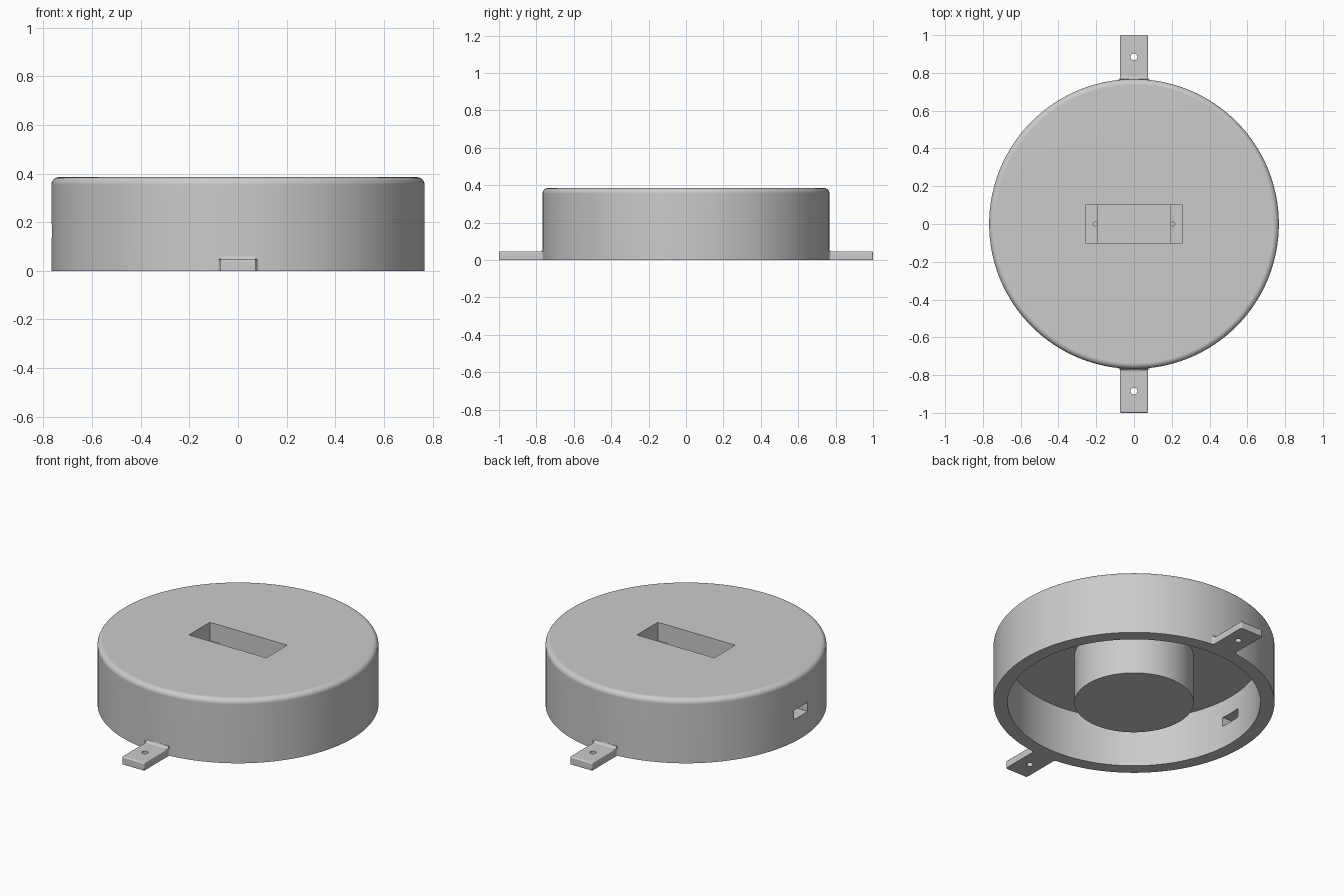
import bpy, bmesh, math
from mathutils import Matrix

if "Cube" in bpy.data.objects:
    bpy.data.objects.remove(bpy.data.objects["Cube"])

grey = bpy.data.materials.new("warm grey plastic")
grey.diffuse_color = (0.60, 0.60, 0.60, 1)
grey.use_nodes = True
grey.node_tree.nodes["Principled BSDF"].inputs["Base Color"].default_value = grey.diffuse_color

R, H = 0.767, 0.385          # outer radius and height of the case
TAB_W, TAB_H = 0.075, 0.046  # tab half width and thickness


def finish(name, bm):
    bmesh.ops.recalc_face_normals(bm, faces=bm.faces[:])
    me = bpy.data.meshes.new(name)
    bm.to_mesh(me)
    bm.free()
    me.materials.append(grey)
    ob = bpy.data.objects.new(name, me)
    bpy.context.collection.objects.link(ob)
    return ob


def lathe(name, pts, steps):
    bm = bmesh.new()
    vs = [bm.verts.new((r, 0, z)) for r, z in pts]
    es = [bm.edges.new(p) for p in zip(vs, vs[1:])]
    bmesh.ops.spin(bm, geom=vs + es, cent=(0, 0, 0), axis=(0, 0, 1),
                   angle=math.tau, steps=steps)
    bmesh.ops.remove_doubles(bm, verts=bm.verts[:], dist=1e-5)
    return finish(name, bm)


def box(bm, x0, x1, y0, y1, z0, z1):
    m = (Matrix.Translation(((x0 + x1) / 2, (y0 + y1) / 2, (z0 + z1) / 2))
         @ Matrix.Diagonal((x1 - x0, y1 - y0, z1 - z0, 1)))
    return bmesh.ops.create_cube(bm, size=1, matrix=m)["verts"]


def box_cutter(name, *dims):
    bm = bmesh.new()
    box(bm, *dims)
    return finish(name, bm)


def drill(name, x, y, z0, z1, r):
    bm = bmesh.new()
    bmesh.ops.create_cone(bm, cap_ends=True, segments=24, radius1=r, radius2=r,
                          depth=z1 - z0, matrix=Matrix.Translation((x, y, (z0 + z1) / 2)))
    return finish(name, bm)


def activate(ob):
    bpy.ops.object.select_all(action='DESELECT')
    ob.select_set(True)
    bpy.context.view_layer.objects.active = ob


def cut(ob, cutter):
    mod = ob.modifiers.new("cut", 'BOOLEAN')
    mod.operation, mod.solver, mod.object = 'DIFFERENCE', 'EXACT', cutter
    activate(ob)
    bpy.ops.object.modifier_apply(modifier=mod.name)
    bpy.data.objects.remove(cutter)


def smooth(ob):
    activate(ob)
    bpy.ops.object.shade_smooth_by_angle(angle=math.radians(30))
    mod = ob.modifiers.new("clean shading", 'WEIGHTED_NORMAL')
    mod.keep_sharp = True


def prism(bm, pts, offset):
    face = bm.faces.new([bm.verts.new(p) for p in pts])
    ext = bmesh.ops.extrude_face_region(bm, geom=[face])["geom"]
    bmesh.ops.translate(bm, vec=offset,
                        verts=[g for g in ext if isinstance(g, bmesh.types.BMVert)])


# Round case: hollow underneath with a solid centre boss and a rounded top rim
F = 0.03
rim = [(R - F + F * math.cos(a), H - F + F * math.sin(a))
       for a in (math.pi / 2 * i / 6 for i in range(7))]
case = lathe("round_case", [(0, 0), (0.325, 0), (0.325, 0.293), (0.69, 0.293),
                            (0.69, 0), (R, 0)] + rim + [(0, H)], 128)

# Pocket in the top: shallow at both ends, deep in the middle
cut(case, box_cutter("pocket_cutter", -0.258, 0.258, -0.1, 0.1, 0.275, 0.5))
cut(case, box_cutter("well_cutter", -0.193, 0.193, -0.1, 0.1, 0.06, 0.4))
for s in (-1, 1):
    cut(case, drill("screw_cutter", s * 0.206, 0, 0.18, 0.3, 0.01))

# Cable slot through the left wall
cut(case, box_cutter("slot_cutter", -0.9, -0.6, -0.065, 0.065, 0.135, 0.19))
smooth(case)

# Mounting tabs with rounded edges, a blend to the wall and a screw hole
for name, s in (("front_tab", -1), ("back_tab", 1)):
    bm = bmesh.new()
    y0, y1 = sorted((s * 0.74, s * 1.0))
    box(bm, -TAB_W, TAB_W, y0, y1, 0, TAB_H)
    edges = []
    for e in bm.edges:
        a, b = (v.co for v in e.verts)
        top = a.z > 0.01 and b.z > 0.01
        outer = abs(a.y) > 0.9 and abs(b.y) > 0.9
        inner = abs(a.y) < 0.9 and abs(b.y) < 0.9
        if (top and not inner) or (outer and abs(a.z - b.z) > 0.01):
            edges.append(e)
    bmesh.ops.bevel(bm, geom=edges, offset=0.008, segments=3, profile=0.5,
                    affect='EDGES')
    tab = finish(name, bm)
    cut(tab, drill("hole_cutter", 0, s * 0.885, -0.1, 0.1, 0.018))
    smooth(tab)

    # Concave fillets along the top and both sides of the tab root
    bm = bmesh.new()
    f = 0.013
    arc = [(R + f - f * math.cos(a), f - f * math.sin(a))
           for a in (math.pi / 2 * i / 4 for i in range(5))]
    curve = [(0.755, 0)] + arc[::-1] + [(0.755, f)]
    prism(bm, [(-TAB_W, s * y, TAB_H + d) for y, d in curve], (2 * TAB_W, 0, 0))
    for side in (-1, 1):
        prism(bm, [(side * (TAB_W + d), s * (y - 0.004), 0) for y, d in curve],
              (0, 0, TAB_H))
    smooth(finish(name + "_fillet", bm))
